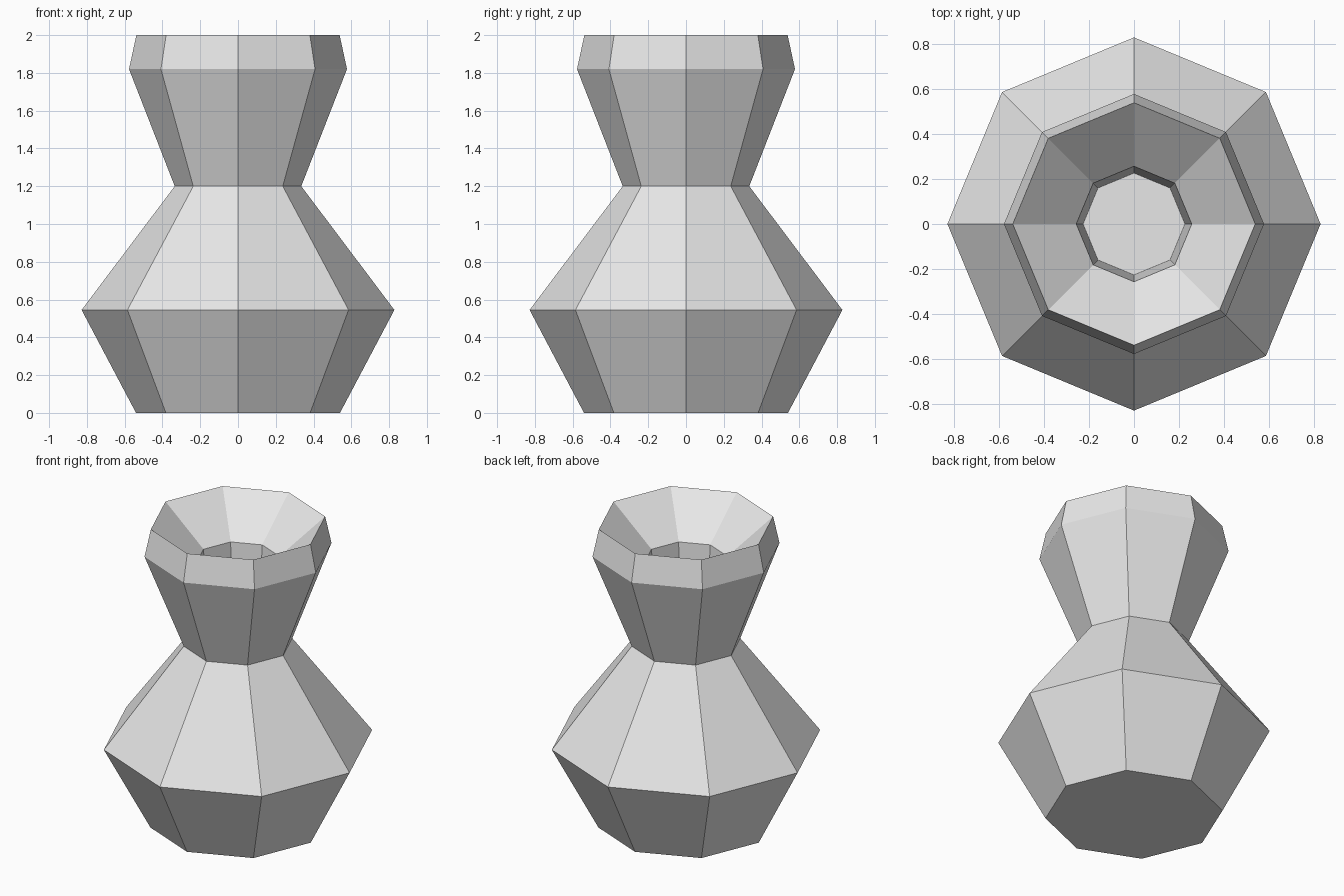
import bpy
import bmesh
from math import cos, sin, tau

cube = bpy.data.objects.get("Cube")
if cube:
    bpy.data.objects.remove(cube, do_unlink=True)

SIDES = 8

# Radius and height, from the foot up the outside and down into the mouth
PROFILE = [
    (0.54, 0.0),     # foot
    (0.828, 0.545),  # belly
    (0.335, 1.2),    # neck
    (0.577, 1.82),   # collar
    (0.538, 2.0),    # rim
    (0.256, 1.755),  # funnel bottom
    (0.226, 1.3),    # well floor
]


def make_material(name, color):
    mat = bpy.data.materials.new(name)
    mat.use_nodes = True
    mat.diffuse_color = color
    mat.node_tree.nodes["Principled BSDF"].inputs["Base Color"].default_value = color
    return mat


def lathe(name, profile, mat):
    """Stack of polygon rings, bridged and capped at both ends."""
    bm = bmesh.new()
    rings = [
        [bm.verts.new((r * cos(tau * i / SIDES), r * sin(tau * i / SIDES), z))
         for i in range(SIDES)]
        for r, z in profile
    ]
    for low, high in zip(rings, rings[1:]):
        for i in range(SIDES):
            j = (i + 1) % SIDES
            bm.faces.new((low[i], low[j], high[j], high[i]))
    bm.faces.new(reversed(rings[0]))
    bm.faces.new(rings[-1])
    bmesh.ops.recalc_face_normals(bm, faces=bm.faces)
    mesh = bpy.data.meshes.new(name)
    bm.to_mesh(mesh)
    bm.free()
    mesh.materials.append(mat)
    obj = bpy.data.objects.new(name, mesh)
    bpy.context.collection.objects.link(obj)
    return obj


# Faceted vase with a funnel mouth
lathe("vase", PROFILE, make_material("light_grey", (0.8, 0.8, 0.8, 1.0)))
